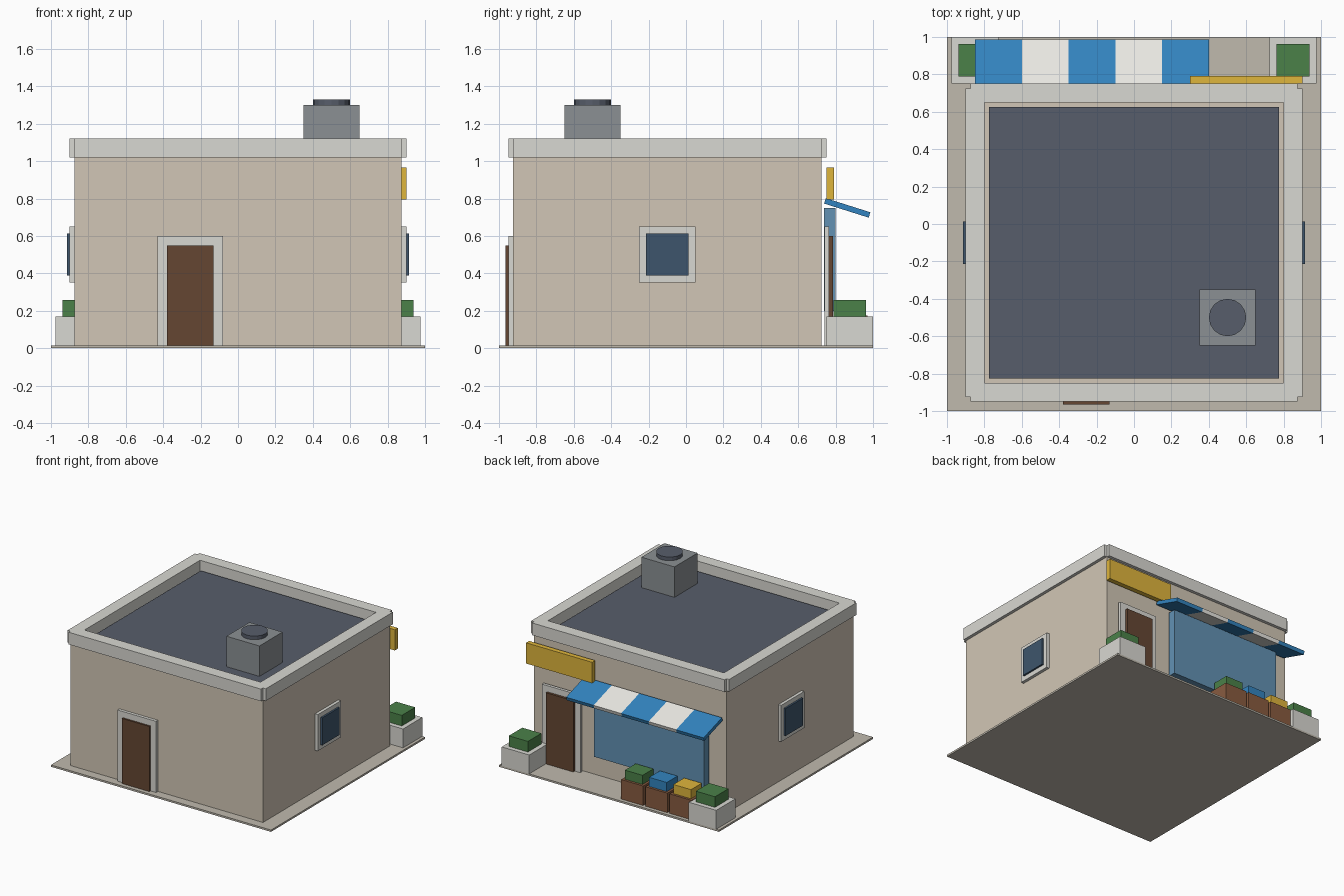
import bpy
from math import radians

if "Cube" in bpy.data.objects:
    bpy.data.objects.remove(bpy.data.objects["Cube"])


def material(name, r, g, b):
    m = bpy.data.materials.new(name)
    m.diffuse_color = [(c / 255) ** 2.2 for c in (r, g, b)] + [1]
    m.use_nodes = True
    m.node_tree.nodes["Principled BSDF"].inputs["Base Color"].default_value = m.diffuse_color
    return m


PAVING = material("paving", 190, 184, 172)
WALL = material("plaster", 208, 197, 180)
TRIM = material("trim", 216, 215, 209)
ROOF = material("roof", 88, 94, 106)
METAL = material("metal", 138, 143, 146)
WOOD = material("dark_wood", 101, 72, 54)
CRATE = material("crate_wood", 135, 92, 66)
GLASS = material("dark_glass", 64, 86, 108)
SHOP_GLASS = material("shop_glass", 98, 144, 178)
BLUE = material("blue", 54, 131, 190)
WHITE = material("white", 234, 233, 227)
YELLOW = material("yellow", 222, 180, 62)
GREEN = material("green", 76, 128, 74)


def box(name, x, y, z, mat):
    """Box spanning the (min, max) ranges x, y, z."""
    bpy.ops.mesh.primitive_cube_add(
        size=1, location=[(a + b) / 2 for a, b in (x, y, z)])
    ob = bpy.context.object
    ob.name = name
    ob.scale = [b - a for a, b in (x, y, z)]
    bpy.ops.object.transform_apply(location=False, rotation=False, scale=True)
    ob.data.materials.append(mat)
    return ob


G = 0.015  # top of the paving

# Shell: paving, walls, recessed roof deck
box("paving", (-1, 1), (-1, 1), (0, G), PAVING)
box("walls", (-.875, .875), (-.925, .725), (G, 1.02), WALL)
box("roof_deck", (-.775, .775), (-.825, .625), (1.02, 1.05), ROOF)

# Parapet: four strips leaving notched corners
box("parapet_front", (-.875, .875), (-.95, -.85), (1.02, 1.12), TRIM)
box("parapet_back", (-.875, .875), (.65, .75), (1.02, 1.12), TRIM)
for side, s in (("left", -1), ("right", 1)):
    def span(a, b):
        return tuple(sorted((s * a, s * b)))
    # the side strips sit between the front and back strips, with end tabs
    box("parapet_" + side, span(.8, .9), (-.925, .725), (1.02, 1.12), TRIM)
    # Side window
    box("window_frame_" + side, span(.875, .9), (-.25, .05), (.35, .65), TRIM)
    box("window_glass_" + side, span(.9, .915), (-.213, .013), (.388, .613), GLASS)
    # Planter and shrub
    box("planter_" + side, span(.725, .975), (.75, 1), (G, .17), TRIM)
    box("shrub_" + side, span(.763, .937), (.788, .962), (.17, .257), GREEN)

# Rooftop unit
box("roof_unit", (.35, .65), (-.65, -.35), (1.05, 1.3), METAL)
bpy.ops.mesh.primitive_cylinder_add(
    vertices=16, radius=.1, depth=.03, location=(.5, -.5, 1.315))
fan = bpy.context.object
fan.name = "roof_unit_fan"
fan.data.materials.append(ROOF)

# Front door
box("front_door_frame", (-.43, -.08), (-.95, -.925), (G, .6), TRIM)
box("front_door", (-.38, -.13), (-.965, -.95), (G, .55), WOOD)

# Shop side: door, display window, sign
box("shop_door_frame", (.425, .775), (.74, .765), (G, .65), TRIM)
box("shop_door", (.475, .725), (.765, .785), (G, .6), WOOD)
box("shop_window", (-.725, .275), (.738, .8), (.2, .75), SHOP_GLASS)
box("sign_board", (.3, .9), (.75, .79), (.795, .965), YELLOW)

# Striped awning
for i in range(5):
    x = -.85 + i * .25
    stripe = box(f"awning_stripe_{i + 1}", (x, x + .25), (.737, .987),
                 (.735, .765), WHITE if i % 2 else BLUE)
    stripe.rotation_euler.x = radians(-17.5)

# Produce crates
for i, mat in enumerate((GREEN, BLUE, YELLOW)):
    x = -.19 - i * .22
    box(f"crate_{i + 1}", (x - .1, x + .1), (.79, .97), (G, .175), CRATE)
    box(f"produce_{i + 1}", (x - .08, x + .08), (.81, .95), (.175, .25), mat)
